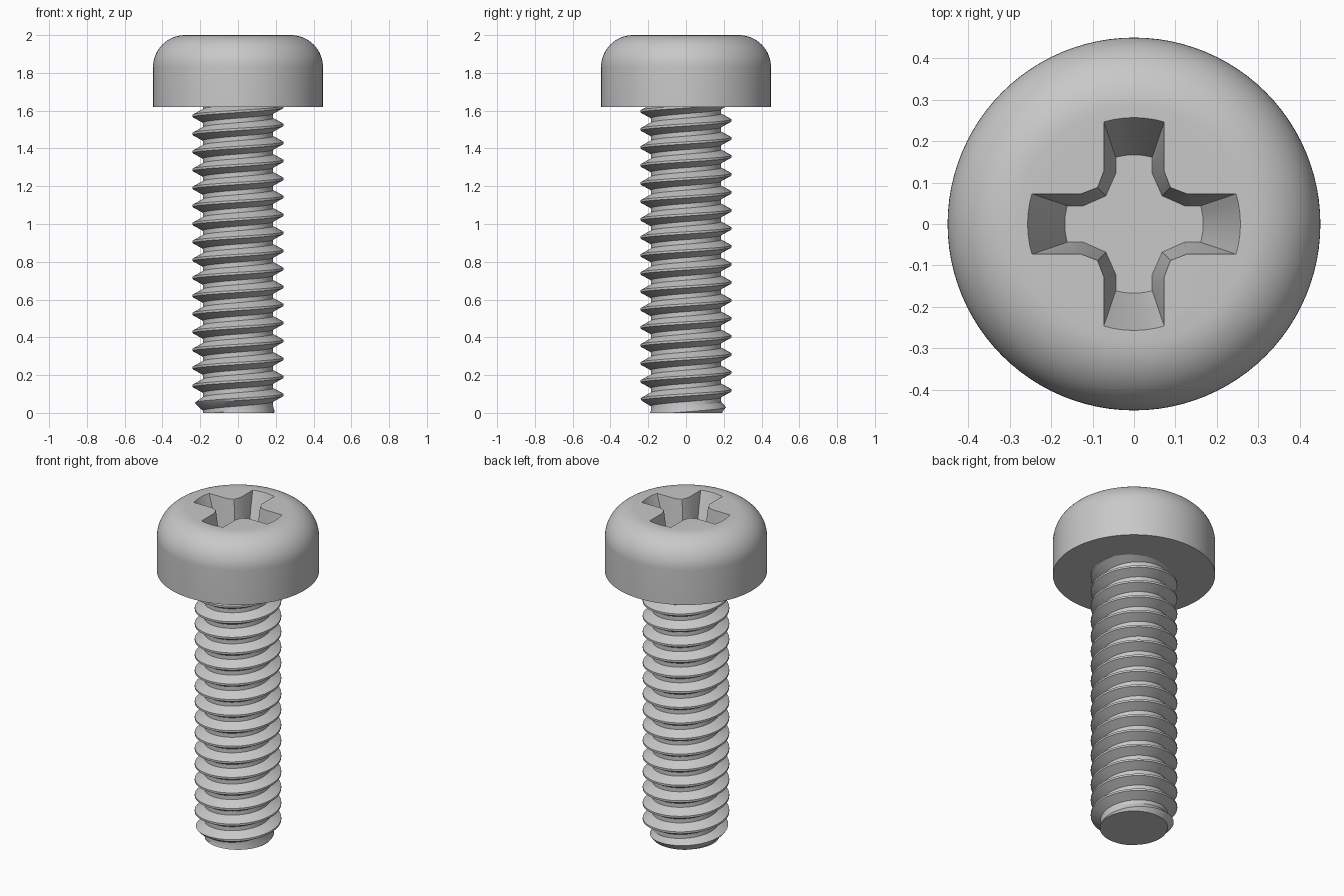
import bpy, bmesh, math
from mathutils import Matrix

cube = bpy.data.objects.get("Cube")
if cube:
    bpy.data.objects.remove(cube, do_unlink=True)

steel = bpy.data.materials.new("grey steel")
steel.use_nodes = True
GREY = (0.58, 0.58, 0.58, 1)
steel.diffuse_color = GREY
steel.node_tree.nodes["Principled BSDF"].inputs["Base Color"].default_value = GREY

TOP, SEAT = 2.0, 1.62          # head top and underside
HEAD_R, ROUND = 0.45, 0.17     # head radius and edge rounding
CREST, ROOT = 0.24, 0.186      # thread radii
PITCH, STEPS = SEAT / 17, 72


def make_object(name, bm):
    bmesh.ops.recalc_face_normals(bm, faces=bm.faces)
    mesh = bpy.data.meshes.new(name)
    bm.to_mesh(mesh)
    bm.free()
    mesh.materials.append(steel)
    obj = bpy.data.objects.new(name, mesh)
    bpy.context.collection.objects.link(obj)
    return obj


def select_only(obj):
    bpy.ops.object.select_all(action='DESELECT')
    obj.select_set(True)
    bpy.context.view_layer.objects.active = obj


# Head: lathed profile with a rounded top edge
def build_head():
    profile = [(HEAD_R, SEAT)]
    for i in range(17):
        a = math.pi / 2 * i / 16
        profile.append((HEAD_R - ROUND + ROUND * math.cos(a),
                        TOP - ROUND + ROUND * math.sin(a)))
    bm = bmesh.new()
    n = 96
    rings = [[bm.verts.new((r * math.cos(math.tau * j / n), r * math.sin(math.tau * j / n), z))
              for j in range(n)] for r, z in profile]
    for low, high in zip(rings, rings[1:]):
        for j in range(n):
            k = (j + 1) % n
            bm.faces.new((low[j], low[k], high[k], high[j]))
    bm.faces.new(rings[0])
    bm.faces.new(rings[-1])
    return make_object("screw_head", bm)


# Cross outline: rounded arm end, arm side and inner corner, repeated four times
def cross_outline(reach, half, shoulder, corner):
    end = math.asin(half / reach)
    arm = [(reach * math.cos(end * t / 3), reach * math.sin(end * t / 3)) for t in range(-3, 4)]
    arm += [(shoulder, half), (corner, corner), (half, shoulder)]
    points = []
    for q in range(4):
        turn = Matrix.Rotation(q * math.pi / 2, 2)
        points += [(turn[0][0] * x + turn[0][1] * y, turn[1][0] * x + turn[1][1] * y)
                   for x, y in arm]
    return points


# Tapered cross recess cut into the head
def cut_recess(head, depth=0.24):
    top = cross_outline(0.257, 0.073, 0.127, 0.088)
    floor = cross_outline(0.167, 0.044, 0.122, 0.068)
    bm = bmesh.new()
    extra = 0.1
    loops = [[bm.verts.new((x, y, TOP - depth)) for x, y in floor],
             [bm.verts.new((x, y, TOP)) for x, y in top],
             [bm.verts.new((x, y, TOP + extra)) for x, y in top]]
    n = len(top)
    for low, high in zip(loops, loops[1:]):
        for j in range(n):
            k = (j + 1) % n
            bm.faces.new((low[j], low[k], high[k], high[j]))
    bm.faces.new(loops[0])
    bm.faces.new(loops[-1])
    cutter = make_object("recess_cutter", bm)
    cutter.hide_render = True
    mod = head.modifiers.new("cross recess", 'BOOLEAN')
    mod.operation, mod.solver, mod.object = 'DIFFERENCE', 'EXACT', cutter
    select_only(head)
    bpy.ops.object.modifier_apply(modifier=mod.name)
    bpy.data.objects.remove(cutter, do_unlink=True)


# Shaft: one continuous right-handed helical strip, trimmed flat at both ends
def build_shaft():
    section = [(CREST, -PITCH / 16), (CREST, PITCH / 16),
               (ROOT, PITCH * 3 / 8), (ROOT, PITCH * 5 / 8)]
    bm = bmesh.new()
    rows = []
    for i in range(-2 * STEPS, 20 * STEPS):
        a = math.tau * i / STEPS
        rows.append([bm.verts.new((r * math.cos(a), r * math.sin(a), PITCH * i / STEPS + dz))
                     for r, dz in section])
    for i in range(len(rows) - STEPS - 1):
        here = rows[i] + [rows[i + STEPS][0]]
        ahead = rows[i + 1] + [rows[i + STEPS + 1][0]]
        for k in range(4):
            bm.faces.new((here[k], ahead[k], ahead[k + 1], here[k + 1]))

    for z, normal in ((SEAT + 0.01, 1), (0, -1)):
        cut = bmesh.ops.bisect_plane(
            bm, geom=bm.verts[:] + bm.edges[:] + bm.faces[:], dist=1e-5,
            plane_co=(0, 0, z), plane_no=(0, 0, normal), clear_outer=True)
        rim = [e for e in cut["geom_cut"] if isinstance(e, bmesh.types.BMEdge)]
        bmesh.ops.edgeloop_fill(bm, edges=rim)

    # Lead-in chamfer at the tip
    for v in bm.verts:
        r = v.co.xy.length
        limit = 0.19 + 0.7 * max(v.co.z, 0)
        if r > limit:
            v.co.x *= limit / r
            v.co.y *= limit / r
    return make_object("threaded_shaft", bm)


head = build_head()
cut_recess(head)
shaft = build_shaft()
for part in (head, shaft):
    select_only(part)
    bpy.ops.object.shade_smooth_by_angle(angle=math.radians(25))
